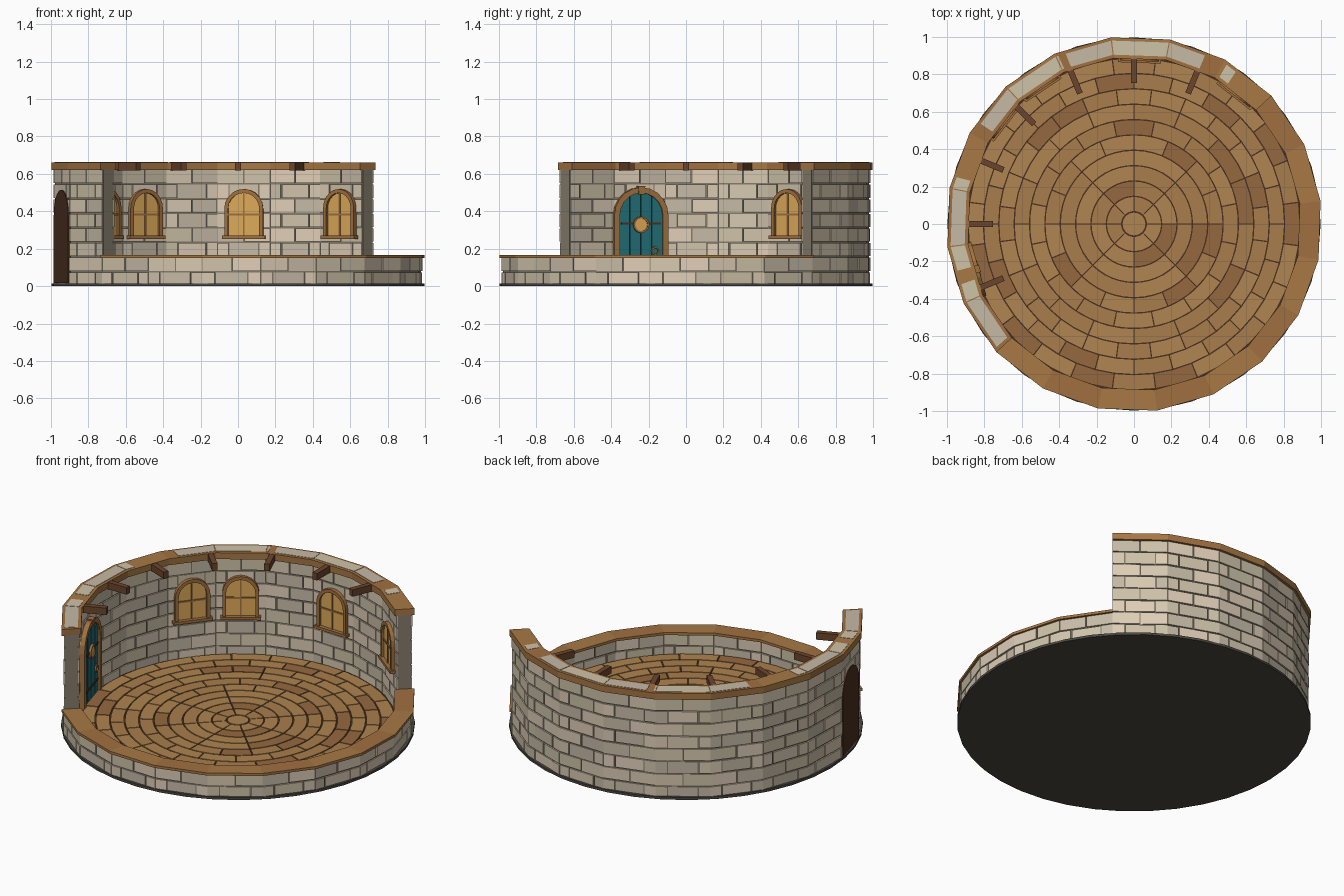
import bpy, bmesh, random
from math import sin, cos, pi, radians, sqrt
from mathutils import Matrix, Vector

if "Cube" in bpy.data.objects:
    bpy.data.objects.remove(bpy.data.objects["Cube"])

random.seed(4)
SIDES, START, STEP = 20, 43, 18      # 20-sided wall; segments 0-9 are tall
R_IN, R_OUT = 0.905, 0.992
ROW = 0.078
WORLD = Matrix.Identity(4)


def mat(name, hexcol):
    def lin(c):
        return c / 12.92 if c <= 0.04045 else ((c + 0.055) / 1.055) ** 2.4
    m = bpy.data.materials.new(name)
    m.diffuse_color = [lin(int(hexcol[i:i + 2], 16) / 255) for i in (0, 2, 4)] + [1]
    m.use_nodes = True
    m.node_tree.nodes["Principled BSDF"].inputs["Base Color"].default_value = m.diffuse_color
    return m


STONE = [mat("stone_%d" % i, h) for i, h in enumerate(("D8CAB2", "CFC3A9", "C6BAA6", "E0CFB8"))]
PLANK = [mat("plank_%d" % i, h) for i, h in enumerate(("B08550", "A87D4B", "95693F"))]
CAP = [mat("cap_%d" % i, h) for i, h in enumerate(("A87945", "A07040"))]
MORTAR, BEAM = mat("mortar", "857C6C"), mat("beam", "6B452C")
AMBER, TRIM = mat("amber_glass", "DDAA58"), mat("trim_wood", "A0703F")
TEAL, DARK = mat("teal_paint", "23707A"), mat("dark_wood", "4A3020")
SLATE = mat("slate", "4B4741")


class Part:
    """One object assembled from prisms."""
    def __init__(self, name, mats, M=WORLD):
        self.name, self.mats, self.M, self.bm = name, mats, M, bmesh.new()

    def prism(self, pts, d0, d1, mi=0):
        lo = [self.bm.verts.new(self.M @ Vector((x, y, d0))) for x, y in pts]
        hi = [self.bm.verts.new(self.M @ Vector((x, y, d1))) for x, y in pts]
        n = len(pts)
        faces = [lo[::-1], hi] + [(lo[i], lo[(i + 1) % n], hi[(i + 1) % n], hi[i]) for i in range(n)]
        for f in faces:
            self.bm.faces.new(f).material_index = mi

    def box(self, x0, x1, y0, y1, d0, d1, mi=0):
        self.prism([(x0, y0), (x1, y0), (x1, y1), (x0, y1)], d0, d1, mi)

    def band(self, inner, outer, d0, d1, mi=0):
        for i in range(len(inner) - 1):
            self.prism([inner[i], outer[i], outer[i + 1], inner[i + 1]], d0, d1, mi)

    def done(self):
        bmesh.ops.recalc_face_normals(self.bm, faces=self.bm.faces[:])
        me = bpy.data.meshes.new(self.name)
        self.bm.to_mesh(me)
        self.bm.free()
        for m in self.mats:
            me.materials.append(m)
        bpy.context.collection.objects.link(bpy.data.objects.new(self.name, me))


def arc(r, a0=0, a1=360, n=12, cx=0, cy=0):
    return [(cx + r * cos(radians(a0 + (a1 - a0) * i / n)),
             cy + r * sin(radians(a0 + (a1 - a0) * i / n))) for i in range(n + 1)]


def arch(half, bottom, spring, n=10):
    return [(half, bottom)] + arc(half, 0, 180, n, 0, spring) + [(-half, bottom)]


def seg(k, t0, t1, ri, ro):
    """Plan quad on wall segment k between fractions t0 and t1."""
    def at(r, t):
        a, b = radians(START + k * STEP), radians(START + (k + 1) * STEP)
        return (r * (cos(a) * (1 - t) + cos(b) * t), r * (sin(a) * (1 - t) + sin(b) * t))
    return [at(ri, t0), at(ro, t0), at(ro, t1), at(ri, t1)]


def on_wall(deg, r):
    """Local frame on the inner wall: x right, y up, z into the room."""
    a = radians(deg)
    return Matrix(((sin(a), 0, -cos(a), r * cos(a)), (-cos(a), 0, -sin(a), r * sin(a)),
                   (0, 1, 0, 0), (0, 0, 0, 1)))


# base slab and subfloor
p = Part("base_slab", [SLATE])
p.prism(arc(0.998, n=40)[:-1], 0, 0.015)
p.done()
p = Part("subfloor", [DARK])
p.prism(arc(0.9, n=40)[:-1], 0.01, 0.026)
p.done()

# floor planks in concentric rings
p = Part("floor_planks", PLANK)
p.prism(arc(0.061, n=16)[:-1], 0.02, 0.034)
for i in range(10):
    r0, r1 = 0.069 + 0.0822 * i, 0.069 + 0.0822 * (i + 1) - 0.007
    n = 8 if i < 4 else 16 if i < 7 else 24
    shift = 0 if i < 4 else (i % 2) * 180 / n
    for j in range(n):
        gap = 0.2 / r1
        a0, a1 = j * 360 / n + shift + gap, (j + 1) * 360 / n + shift - gap
        sub = 48 // n
        tone = random.choice((0, 0, 1, 1, 2))
        p.prism(arc(r1, a0, a1, sub) + arc(r0, a1, a0, sub), 0.02, 0.034, tone)
p.done()

# mortar core, stone blocks and wooden caps
core, bricks = Part("wall_mortar", [MORTAR]), Part("wall_stones", STONE)
tall_cap, low_cap = Part("tall_wall_cap", CAP), Part("low_wall_cap", CAP)
for k in range(SIDES):
    tall = k < 10
    rows = 8 if tall else 2
    core.prism(seg(k, 0, 1, R_IN + 0.007, R_OUT - 0.007), 0.01, rows * ROW)
    for r in range(rows):
        cuts = (0, 0.5, 1) if r % 2 else (0, 0.22, 0.78, 1)
        for t0, t1 in zip(cuts, cuts[1:]):
            e0, e1 = (0.012 if t0 else 0.003), (0.012 if t1 < 1 else 0.003)
            j = random.uniform(-0.002, 0.002)
            bricks.prism(seg(k, t0 + e0, t1 - e1, R_IN - j, R_OUT + j),
                         max(r * ROW + 0.004, 0.014), (r + 1) * ROW - 0.004, random.randrange(4))
    if tall:
        tall_cap.prism(seg(k, 0, 1, 0.893, 1.005), 0.622, 0.662, k % 2)
    else:
        low_cap.prism(seg(k, 0, 1, 0.893, 1.005), 0.149, 0.165, k % 2)
for part in (core, bricks, tall_cap, low_cap):
    part.done()

# stone patches showing through the tall cap
p = Part("cap_stone_inlays", STONE[1:3])
for a0, a1 in ((56, 60), (67, 112), (114, 147), (165, 195), (199, 222)):
    for k in range(10):
        s = START + k * STEP
        t0, t1 = max(0, (a0 - s) / STEP), min(1, (a1 - s) / STEP)
        if t1 - t0 > 0.03:
            p.prism(seg(k, t0 + 0.01, t1 - 0.01, 0.912, 0.988), 0.65, 0.664, k % 2)
p.done()

# roof beam stubs
for i in range(7):
    p = Part("beam_stub_%d" % (i + 1), [BEAM], on_wall(67.5 + 22.5 * i, 0.9))
    p.box(-0.016, 0.016, 0.617, 0.66, -0.01, 0.145)
    p.done()

# arched windows on the inner wall
FACE = R_IN * cos(pi / SIDES)
for i, deg in enumerate((52, 88, 124, 142)):
    p = Part("window_%d" % (i + 1), [AMBER, TRIM], on_wall(deg, FACE))
    p.prism(arch(0.09, 0.265, 0.415), -0.005, 0.008)
    p.band(arch(0.083, 0.265, 0.415), arch(0.104, 0.265, 0.415), -0.005, 0.022, 1)
    p.box(-0.115, 0.115, 0.253, 0.27, -0.005, 0.032, 1)
    p.box(-0.005, 0.005, 0.27, 0.498, 0, 0.014, 1)
    p.box(-0.085, 0.085, 0.377, 0.387, 0, 0.014, 1)
    p.done()

# door: dark opening through the wall, teal boards, frame and fittings
DOOR = on_wall(196, FACE)
p = Part("door_opening", [DARK])
p.M = DOOR
p.prism(arch(0.14, 0.016, 0.375), -0.091, 0.008)
p.done()
p = Part("door_boards", [TEAL], DOOR)
for i in range(4):
    x0, x1 = -0.122 + 0.061 * i + 0.002, -0.122 + 0.061 * (i + 1) - 0.002
    xs = [x1 + (x0 - x1) * s / 4 for s in range(5)]
    top = [(x, 0.378 + sqrt(max(0, 0.123 ** 2 - x * x))) for x in xs]
    p.prism([(x0, 0.03), (x1, 0.03)] + top, 0, 0.018)
p.done()
p = Part("door_frame", [TRIM], DOOR)
p.band(arch(0.12, 0.03, 0.378), arch(0.15, 0.03, 0.378), -0.005, 0.03)
p.prism([(-0.014, 0.49), (0.014, 0.49), (0.02, 0.535), (-0.02, 0.535)], -0.005, 0.036)
p.done()
p = Part("door_fittings", [DARK, AMBER, TRIM], DOOR)
for z in (0.11, 0.335):
    p.box(-0.11, 0.11, z - 0.006, z + 0.006, 0.015, 0.023)
p.prism(arc(0.036, n=16, cy=0.328)[:-1], 0.015, 0.026, 1)
p.band(arc(0.034, n=16, cy=0.328), arc(0.044, n=16, cy=0.328), 0.015, 0.032, 2)
p.band(arc(0.015, n=12, cx=0.078, cy=0.188), arc(0.022, n=12, cx=0.078, cy=0.188), 0.02, 0.028, 2)
p.box(0.072, 0.084, 0.203, 0.215, 0.015, 0.03, 2)
p.done()
